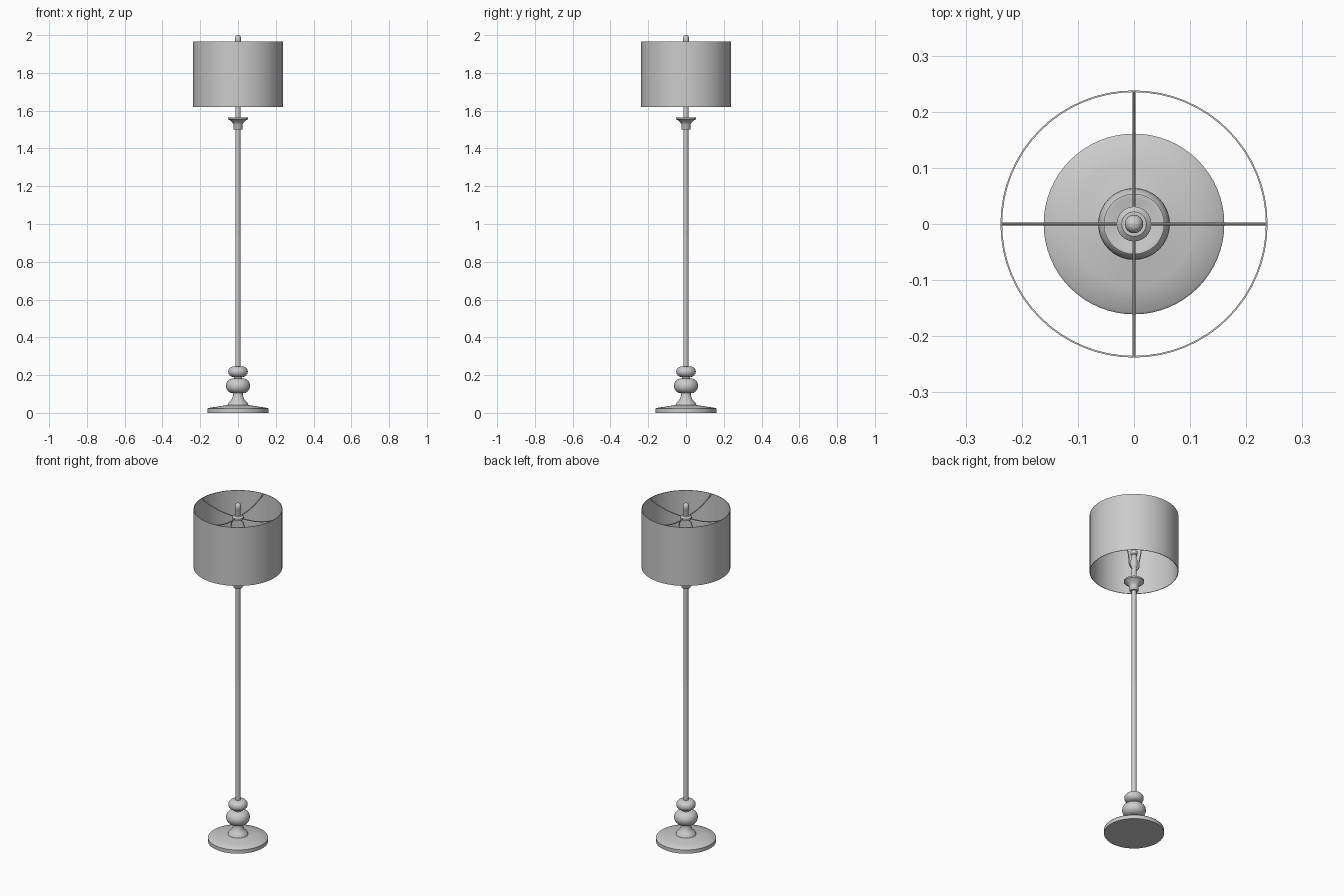
import bpy, math

if "Cube" in bpy.data.objects:
    bpy.data.objects.remove(bpy.data.objects["Cube"])

grey = bpy.data.materials.new("warm_grey")
grey.diffuse_color = (0.6, 0.6, 0.6, 1)
grey.use_nodes = True
grey.node_tree.nodes["Principled BSDF"].inputs["Base Color"].default_value = grey.diffuse_color


def finish(ob, angle=40):
    ob.data.materials.append(grey)
    bpy.ops.object.select_all(action='DESELECT')
    ob.select_set(True)
    bpy.context.view_layer.objects.active = ob
    bpy.ops.object.shade_smooth_by_angle(angle=math.radians(angle))
    return ob


def lathe(name, profile, n=40, closed=False):
    """Revolve (radius, z) points about z; ends on the axis become fans."""
    verts, faces, rings = [], [], []
    for r, z in profile:
        if r < 1e-6:
            rings.append([len(verts)] * n)
            verts.append((0, 0, z))
        else:
            rings.append(list(range(len(verts), len(verts) + n)))
            verts += [(r * math.cos(2 * math.pi * i / n),
                       r * math.sin(2 * math.pi * i / n), z) for i in range(n)]
    pairs = list(zip(rings, rings[1:]))
    if closed:
        pairs.append((rings[-1], rings[0]))
    for a, b in pairs:
        for i in range(n):
            j = (i + 1) % n
            faces.append(tuple(dict.fromkeys((a[i], a[j], b[j], b[i]))))
    me = bpy.data.meshes.new(name)
    me.from_pydata(verts, [], faces)
    ob = bpy.data.objects.new(name, me)
    bpy.context.collection.objects.link(ob)
    return finish(ob)


def bead(r_core, r_max, z0, z1, n=12):
    """Profile of a rounded turned bead."""
    out = []
    for i in range(n + 1):
        a = math.pi * i / n
        out.append((r_core + (r_max - r_core) * math.sin(a),
                    (z0 + z1) / 2 - (z1 - z0) / 2 * math.cos(a)))
    return out


def wire(name, pts, radius):
    """Smooth round wire through the points."""
    cu = bpy.data.curves.new(name, 'CURVE')
    cu.dimensions = '3D'
    cu.bevel_depth, cu.bevel_resolution = radius, 2
    cu.resolution_u, cu.use_fill_caps = 6, True
    sp = cu.splines.new('BEZIER')
    sp.bezier_points.add(len(pts) - 1)
    for bp, p in zip(sp.bezier_points, pts):
        bp.co = p
        bp.handle_left_type = bp.handle_right_type = 'AUTO'
    ob = bpy.data.objects.new(name, cu)
    bpy.context.collection.objects.link(ob)
    bpy.ops.object.select_all(action='DESELECT')
    ob.select_set(True)
    bpy.context.view_layer.objects.active = ob
    bpy.ops.object.convert(target='MESH')
    return finish(bpy.context.object)


# Foot: shallow domed disc with a flared neck
lathe("base", [(0, 0), (0.161, 0), (0.161, 0.022), (0.157, 0.026), (0.11, 0.033),
               (0.055, 0.042), (0.053, 0.047), (0.05, 0.055), (0.04, 0.063),
               (0.032, 0.075), (0.027, 0.09), (0.026, 0.106), (0, 0.106)], 64)

# Turned beads
lathe("lower_bead", [(0, 0.104)] + bead(0.026, 0.064, 0.104, 0.182) + [(0, 0.182)])
lathe("bead_collar", [(0, 0.18), (0.02, 0.18), (0.02, 0.194), (0, 0.194)])
lathe("upper_bead", [(0, 0.19)] + bead(0.022, 0.052, 0.19, 0.246) + [(0, 0.246)])

# Two-piece pole
lathe("lower_pole", [(0, 0.24), (0.0135, 0.24), (0.0135, 0.93), (0, 0.93)], 24)
lathe("upper_pole", [(0, 0.93), (0.0125, 0.93), (0.0125, 1.51), (0, 1.51)], 24)

# Flared cup under the shade
lathe("cup", [(0, 1.5), (0.022, 1.5), (0.024, 1.503), (0.024, 1.527), (0.029, 1.535),
              (0.043, 1.549), (0.054, 1.556), (0.054, 1.565), (0.047, 1.565),
              (0.02, 1.555), (0, 1.555)])

# Stem and bulb socket
lathe("stem", [(0, 1.55), (0.014, 1.55), (0.014, 1.65), (0, 1.65)], 24)
lathe("socket", [(0, 1.64), (0.012, 1.64), (0.019, 1.652), (0.019, 1.69), (0.014, 1.70),
                 (0.014, 1.72), (0.019, 1.725), (0.019, 1.745), (0, 1.745)], 24)

# Harp around the socket
half = [(0.014, 1.635), (0.03, 1.65), (0.037, 1.70), (0.05, 1.77), (0.048, 1.84),
        (0.03, 1.895)]
path = half + [(0, 1.915)] + [(-x, z) for x, z in reversed(half)]
wire("harp", [(x, 0, z) for x, z in path], 0.003)

# Hub and finial
lathe("hub", [(0, 1.908), (0.031, 1.908), (0.031, 1.92), (0.022, 1.928), (0, 1.928)], 32)
lathe("finial", [(0, 1.92), (0.013, 1.92), (0.013, 1.96), (0.0165, 1.966), (0.0165, 1.985),
                 (0.013, 1.994), (0.007, 1.999), (0, 2.0)], 24)

# Curved arms that carry the shade
for k in range(4):
    c, s = math.cos(k * math.pi / 2), math.sin(k * math.pi / 2)
    arm = [(0.236, 1.961), (0.18, 1.938), (0.11, 1.921), (0.05, 1.916), (0.02, 1.915)]
    wire(f"shade_arm_{k + 1}", [(r * c, r * s, z) for r, z in arm], 0.003)

# Open drum shade with a thin wall
lathe("shade", [(0.238, 1.62), (0.238, 1.966), (0.235, 1.966), (0.235, 1.62)], 64, True)
